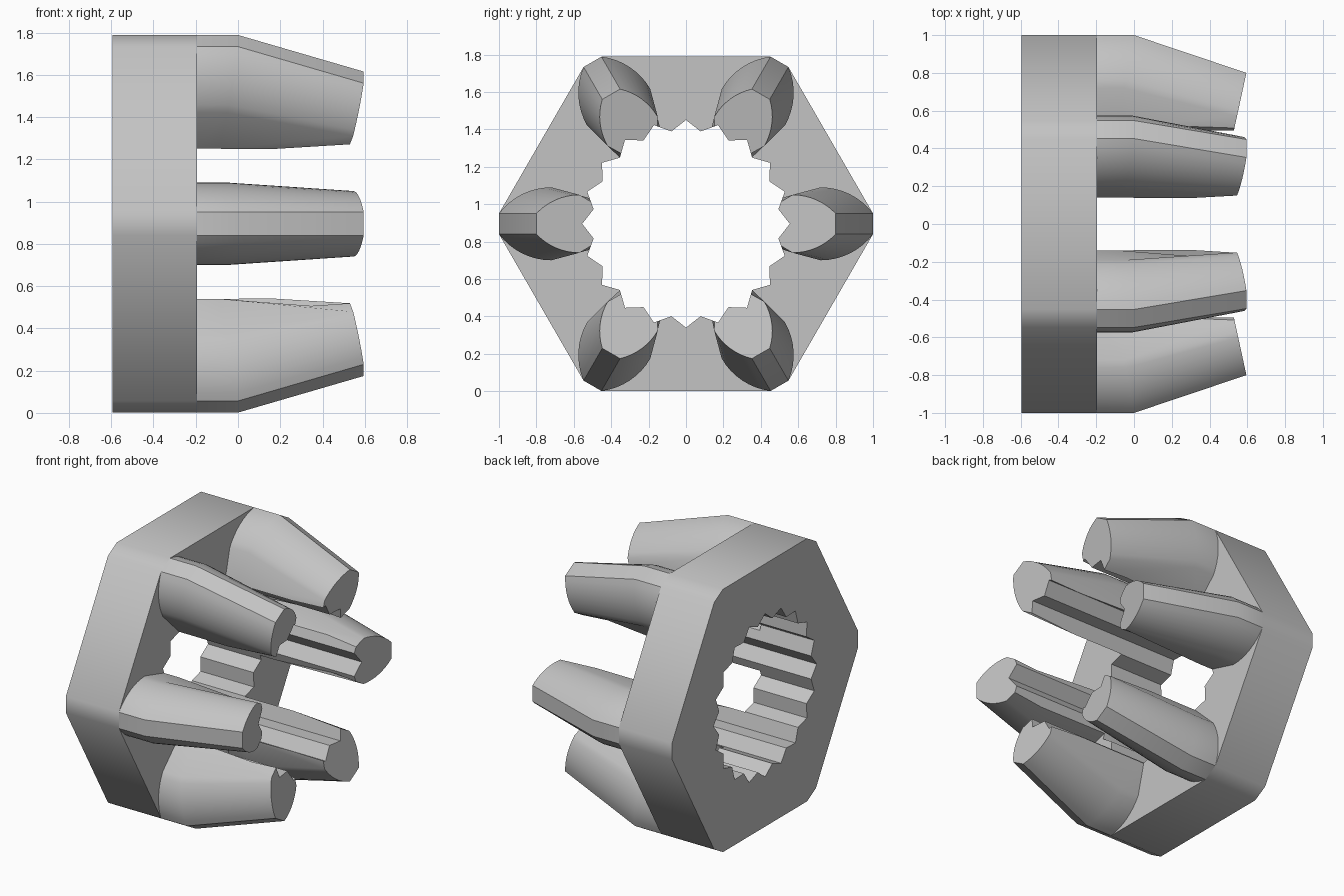
import bpy, bmesh, math
from mathutils import Matrix

CENTER_Z = 0.895
BACK, SHOULDER, TIP = -0.595, -0.195, 0.595
EDGE = 0.055          # half width of each trimmed corner

cube = bpy.data.objects.get("Cube")
if cube:
    bpy.data.objects.remove(cube, do_unlink=True)

steel = bpy.data.materials.new("plain_grey")
steel.use_nodes = True
grey = (0.55, 0.55, 0.55, 1)
steel.diffuse_color = grey
steel.node_tree.nodes["Principled BSDF"].inputs["Base Color"].default_value = grey


def loft(name, rings):
    """Closed solid through rings of (x, y, z) points around the axis."""
    bm = bmesh.new()
    loops = [[bm.verts.new(p) for p in ring] for ring in rings]
    n = len(loops[0])
    for a, b in zip(loops, loops[1:]):
        for i in range(n):
            j = (i + 1) % n
            bm.faces.new((a[i], a[j], b[j], b[i]))
    bm.faces.new(loops[0])
    bm.faces.new(loops[-1])
    bmesh.ops.recalc_face_normals(bm, faces=bm.faces)
    mesh = bpy.data.meshes.new(name)
    bm.to_mesh(mesh)
    bm.free()
    mesh.materials.append(steel)
    obj = bpy.data.objects.new(name, mesh)
    bpy.context.collection.objects.link(obj)
    return obj


def prism(name, outline, x0, x1):
    return loft(name, [[(x, y, z) for y, z in outline] for x in (x0, x1)])


def section(apex, outer, inner, x_at, steps=8):
    """Finger outline: rounded outer flanks, straight inner flanks."""
    r0, t0 = apex
    drop, run = t0 - EDGE, outer - r0
    radius = (run * run + drop * drop) / (2 * drop)
    sweep = math.asin(run / radius)
    half = [inner, apex]
    for i in range(1, steps + 1):
        a = sweep * i / steps
        half.append((r0 + radius * math.sin(a), t0 - radius * (1 - math.cos(a))))
    outline = half + [(r, -t) for r, t in reversed(half)]
    return [(x_at(r), r, t) for r, t in outline]


# Hexagonal body with trimmed corners
corners = []
for k in range(6):
    c, s = math.cos(k * math.pi / 3), math.sin(k * math.pi / 3)
    corners += [(c - s * t, s + c * t) for t in (-EDGE, EDGE)]
parts = [prism("hex_body", corners, BACK, SHOULDER)]

# Six tapered fingers
root = ((0.72, 0.195), 1.0, (0.42, 0.11))
tip = ((0.57, 0.155), 0.8, (0.42, 0.065))
for k in range(6):
    finger = loft(f"finger_{k + 1}", [
        section(*root, lambda r: SHOULDER),
        section(*root, lambda r: -0.18 * (1 - r)),
        section(*tip, lambda r: TIP - 0.217 * (0.8 - r)),
    ])
    finger.data.transform(Matrix.Rotation(k * math.pi / 3, 4, "X"))
    parts.append(finger)

# Toothed bore through everything
TEETH = 20
star = []
for i in range(2 * TEETH):
    r = 0.5 if i % 2 else 0.555
    a = i * math.pi / TEETH
    star.append((r * math.cos(a), r * math.sin(a)))
bore = prism("bore_cutter", star, -1, 1)
bore.hide_render = True

for obj in parts:
    cut = obj.modifiers.new("bore", "BOOLEAN")
    cut.operation = "DIFFERENCE"
    cut.solver = "EXACT"
    cut.object = bore
    bpy.ops.object.select_all(action="DESELECT")
    obj.select_set(True)
    bpy.context.view_layer.objects.active = obj
    bpy.ops.object.modifier_apply(modifier=cut.name)
    bpy.ops.object.shade_smooth_by_angle(angle=math.radians(33))
    obj.location.z = CENTER_Z

bpy.data.objects.remove(bore, do_unlink=True)
